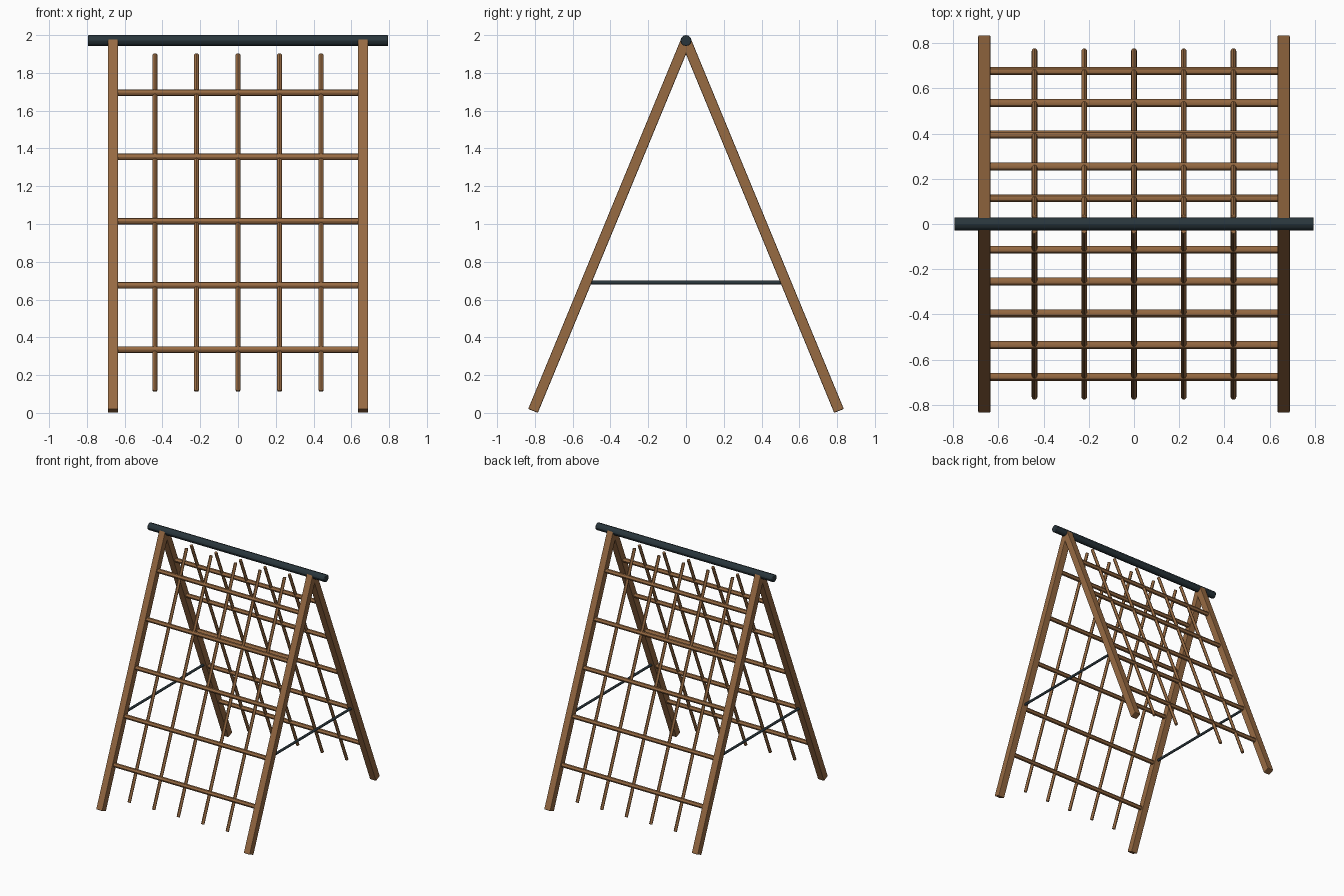
import bpy
import bmesh
from mathutils import Vector

cube = bpy.data.objects.get("Cube")
if cube:
    bpy.data.objects.remove(cube, do_unlink=True)


def make_material(name, rgb):
    mat = bpy.data.materials.new(name)
    mat.use_nodes = True
    colour = (*rgb, 1.0)
    mat.diffuse_color = colour
    mat.node_tree.nodes["Principled BSDF"].inputs["Base Color"].default_value = colour
    return mat


WOOD = make_material("warm brown wood", (0.31, 0.145, 0.055))
STEEL = make_material("dark slate metal", (0.022, 0.036, 0.044))


def bar(name, start, end, radius, mat, sides=12, bevel=0.0):
    """Straight bar between two points; sides=0 gives a square section."""
    start, end = Vector(start), Vector(end)
    axis = end - start
    bm = bmesh.new()
    if sides:
        bmesh.ops.create_cone(bm, cap_ends=True, segments=sides, radius1=radius,
                              radius2=radius, depth=axis.length)
    else:
        bmesh.ops.create_cube(bm, size=1)
        bmesh.ops.scale(bm, vec=(2 * radius, 2 * radius, axis.length), verts=bm.verts)
    mesh = bpy.data.meshes.new(name)
    bm.to_mesh(mesh)
    bm.free()
    mesh.materials.append(mat)
    obj = bpy.data.objects.new(name, mesh)
    bpy.context.collection.objects.link(obj)
    obj.location = (start + end) / 2
    obj.rotation_euler = Vector((0, 0, 1)).rotation_difference(axis).to_euler()
    if bevel:
        mod = obj.modifiers.new("softened edges", "BEVEL")
        mod.width = bevel
        mod.segments = 2
        mod.limit_method = "ANGLE"
        mod.angle_limit = 0.8
    if sides:
        bpy.ops.object.select_all(action="DESELECT")
        obj.select_set(True)
        bpy.context.view_layer.objects.active = obj
        bpy.ops.object.shade_smooth_by_angle()
    return obj


APEX_Z, FOOT_Z, FOOT_Y = 1.971, 0.0105, 0.81
POST_X = 0.662


def on_slope(x, z, side):
    """Point on the leaning panel plane at height z."""
    return (x, side * FOOT_Y * (APEX_Z - z) / (APEX_Z - FOOT_Z), z)


# Two leaning climbing panels, front and back
for side, label in ((-1, "front"), (1, "back")):
    for x, hand in ((-POST_X, "right"), (POST_X, "left")):
        bar(f"{label}_{hand}_post", on_slope(x, FOOT_Z, side),
            on_slope(x, APEX_Z, side), 0.0275, WOOD, sides=0, bevel=0.005)
    for i in range(5):
        z = 0.335 + 0.34 * i
        bar(f"{label}_rung_{i + 1}", on_slope(-POST_X, z, side),
            on_slope(POST_X, z, side), 0.0175, WOOD, bevel=0.003)
        x = 0.22 * (i - 2)
        bar(f"{label}_upright_{i + 1}", on_slope(x, 0.116, side),
            on_slope(x, 1.899, side), 0.0125, WOOD, bevel=0.003)

# Ridge pole across the top
bar("ridge_pole", (-0.795, 0, APEX_Z), (0.795, 0, APEX_Z), 0.029, STEEL, bevel=0.005)

# Spreader rods tying the front and back posts
for x, hand in ((-POST_X, "right"), (POST_X, "left")):
    bar(f"{hand}_spreader_rod", on_slope(x, 0.69, -1), on_slope(x, 0.69, 1), 0.01, STEEL)
